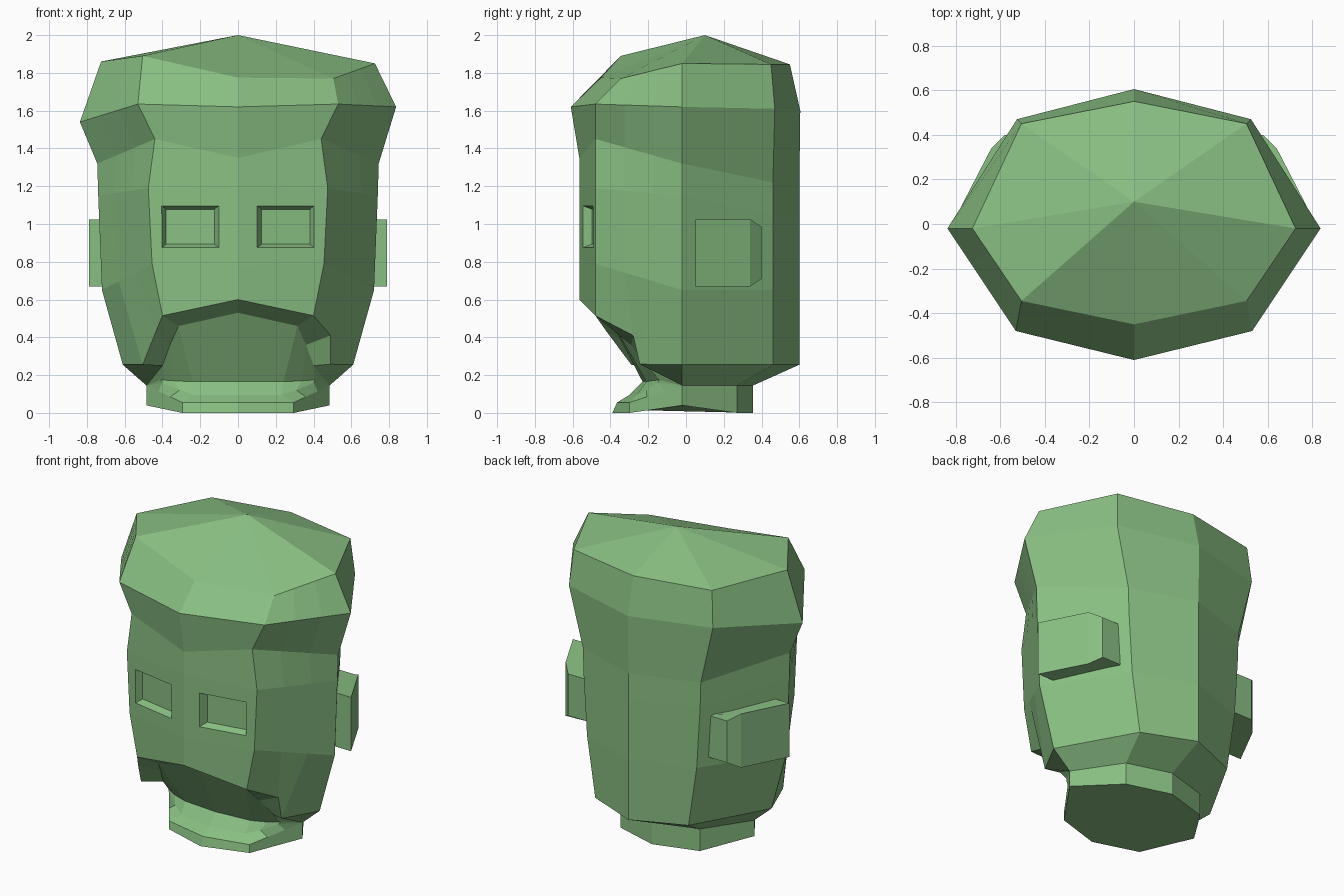
import bpy
import bmesh
from mathutils import Vector

cube = bpy.data.objects.get("Cube")
if cube:
    bpy.data.objects.remove(cube, do_unlink=True)

# Single clay-like green
green = bpy.data.materials.new("soft green")
green.use_nodes = True
colour = (0.25, 0.52, 0.225, 1)
green.diffuse_color = colour
green.node_tree.nodes["Principled BSDF"].inputs["Base Color"].default_value = colour


def finish(bm, name, material=green):
    """Turn a bmesh into a flat shaded object with outward normals."""
    bmesh.ops.remove_doubles(bm, verts=bm.verts, dist=0.001)
    bmesh.ops.recalc_face_normals(bm, faces=bm.faces)
    mesh = bpy.data.meshes.new(name)
    bm.to_mesh(mesh)
    bm.free()
    mesh.materials.append(material)
    obj = bpy.data.objects.new(name, mesh)
    bpy.context.scene.collection.objects.link(obj)
    return obj


def bridge(bm, upper, lower):
    """Join two closed loops of equal length with quads."""
    count = len(upper)
    for i in range(count):
        n = (i + 1) % count
        bm.faces.new((upper[i], upper[n], lower[n], lower[i]))


def half_ring(front, corner, side, rear, back, cheek=None):
    """Half a cross-section, from the front middle round to the back middle."""
    corner, side, rear = Vector(corner), Vector(side), Vector(rear)
    if cheek is None:
        cheek = [corner.lerp(side, 1 / 3), corner.lerp(side, 2 / 3)]
    return [Vector((0, *front)), corner, *map(Vector, cheek), side, rear,
            Vector((0, *back))]


# Cross-sections of the head from the crown down
neck_top = dict(side=(.485, -.02, .145), rear=(.29, .27, .145), back=(.355, .145))
sections = {
    "crown": half_ring((-.45, 1.775), (.505, -.345, 1.77), (.725, -.02, 1.85),
                       (.505, .45, 1.845), (.55, 1.845)),
    "hairline": half_ring((-.61, 1.62), (.53, -.48, 1.635), (.837, -.02, 1.62),
                          (.525, .47, 1.61), (.605, 1.6)),
    "forehead": half_ring((-.565, 1.35), (.44, -.48, 1.45), (.745, -.02, 1.32),
                          (.43, .46, 1.22), (.6, 1.22)),
    "brow": half_ring((-.565, 1.2), (.475, -.48, 1.19), (.74, -.02, 1.15),
                      (.425, .46, 1.05), (.6, 1.05)),
    "cheekbone": half_ring((-.565, .78), (.455, -.48, .79), (.72, -.02, .65),
                           (.4, .46, .65), (.6, .65)),
    "jaw": half_ring((-.565, .6), (.4, -.48, .515), (.61, -.02, .255),
                     (.34, .46, .255), (.6, .255),
                     cheek=[(.435, -.42, .43), (.505, -.29, .255)]),
    "mouth_roof": half_ring((-.42, .53), (.315, -.38, .46), **neck_top,
                            cheek=[(.36, -.29, .36), (.4, -.21, .25)]),
    "mouth_floor": half_ring((-.23, .165), (.24, -.21, .165), **neck_top,
                             cheek=[(.34, -.18, .17), (.41, -.14, .175)]),
    "neck_inner": half_ring((-.3, .095), (.23, -.26, .095), **neck_top,
                            cheek=[(.31, -.21, .12), (.4, -.15, .16)]),
    "neck_rim": half_ring((-.365, .055), (.295, -.3, .055), **neck_top),
    "neck_base": half_ring((-.39, 0), (.295, -.3, 0), (.485, -.02, .04),
                           (.29, .27, 0), (.355, 0)),
}

FRONT, CORNER, CHEEK, JAW, SIDE, REAR, BACK = range(7)
bm = bmesh.new()
rings = {}
for key, half in sections.items():
    points = half + [Vector((-p.x, p.y, p.z)) for p in half[BACK - 1:FRONT:-1]]
    rings[key] = [bm.verts.new(p) for p in points]

# Uneven hand-shaped spots (negative index = right half)
rings["crown"][-CORNER].co.z = 1.89
rings["crown"][-SIDE].co.z = 1.86
rings["hairline"][-SIDE].co.z = 1.54
rings["jaw"][CHEEK].co = (.49, -.28, .41)
rings["jaw"][JAW].co = (.49, -.245, .258)
# Crown cheek points follow the tilted corner
right = rings["crown"]
for index, mix in ((CHEEK, 1 / 3), (JAW, 2 / 3)):
    right[-index].co = right[-CORNER].co.lerp(right[-SIDE].co, mix)
low = rings["hairline"]
for index, mix in ((CHEEK, 1 / 3), (JAW, 2 / 3)):
    low[-index].co = low[-CORNER].co.lerp(low[-SIDE].co, mix)

loops = list(rings.values())
for upper, lower in zip(loops, loops[1:]):
    bridge(bm, upper, lower)
apex = bm.verts.new((0, .1, 2))
for i, vert in enumerate(loops[0]):
    bm.faces.new((apex, loops[0][i - 1], vert))
bm.faces.new(loops[-1])
head = finish(bm, "head")


def loft(name, near, far):
    """Closed solid between two matching outlines."""
    bm = bmesh.new()
    a, b = ([bm.verts.new(p) for p in outline] for outline in (near, far))
    bridge(bm, a, b)
    bm.faces.new(a)
    bm.faces.new(b)
    return finish(bm, name)


def eye_outline(x0, x1, margin, depth):
    """Rectangle lying parallel to the sloping face."""
    xs, zs = (x0 + margin, x1 - margin), (.873 + margin, 1.098 - margin)
    corners = ((0, 0), (1, 0), (1, 1), (0, 1))
    return [Vector((xs[i], -.565 + .18 * xs[i] + depth, zs[k])) for i, k in corners]


# Eye sockets and ears, mirrored to both sides
for sign, label in ((1, "left"), (-1, "right")):
    mirror = Vector((sign, 1, 1))
    near = [p * mirror for p in eye_outline(.095, .41, -.015, -.04)]
    far = [p * mirror for p in eye_outline(.105, .4, .02, .045)]
    cutter = loft(label + "_eye_cutter", near, far)
    cutter.hide_render = True
    cutter.hide_viewport = True
    socket = head.modifiers.new(label + " eye socket", 'BOOLEAN')
    socket.operation = 'DIFFERENCE'
    socket.solver = 'EXACT'
    socket.object = cutter

    profile = [(.66, .05, 0), (.79, .05, 0), (.64, .34, 0), (.58, .4, .04), (.42, .4, .04)]
    bottom = [Vector((sign * x, y, .67 + inset)) for x, y, inset in profile]
    top = [Vector((sign * x, y, 1.025 - inset)) for x, y, inset in profile]
    loft(label + "_ear", bottom, top)
